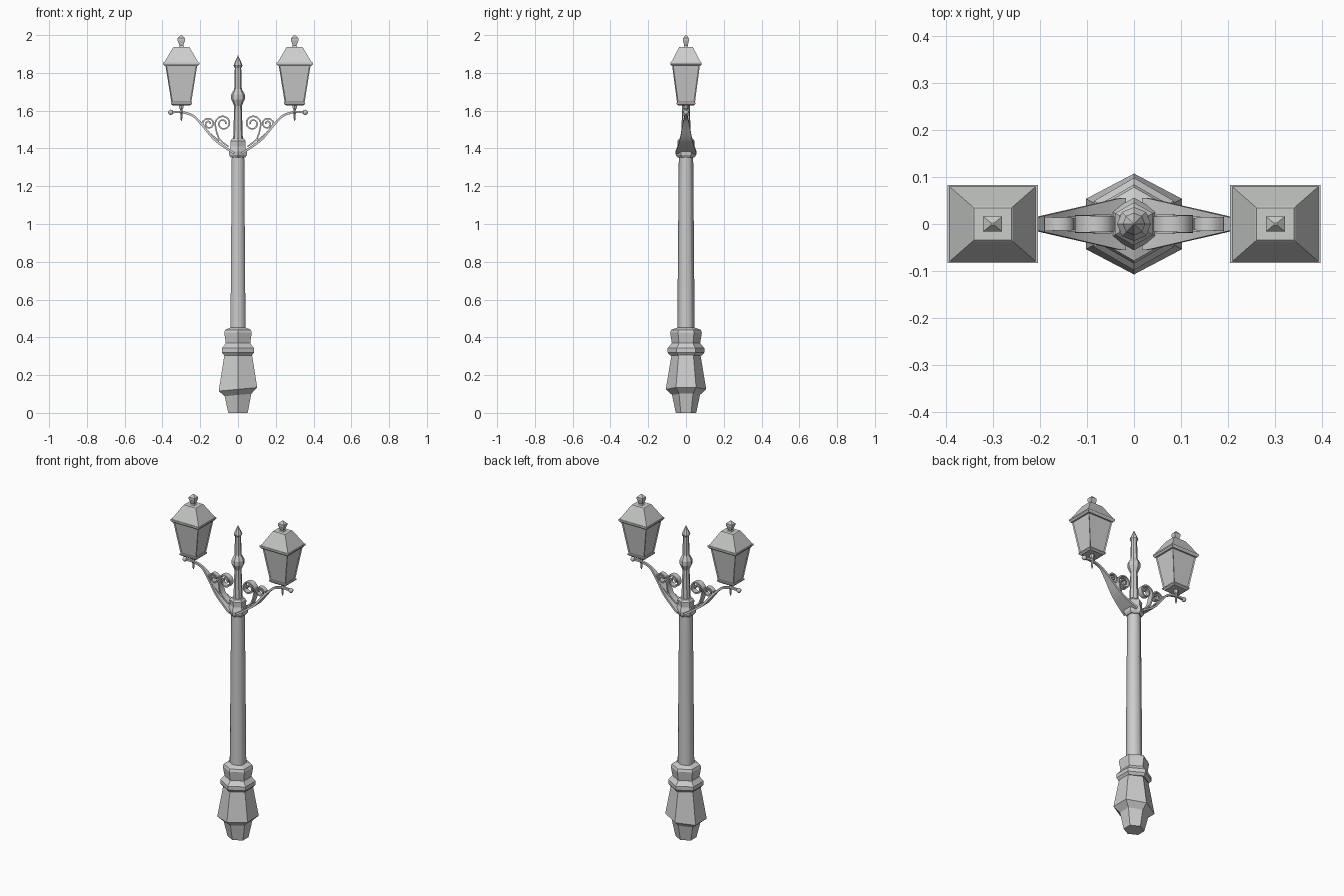
import bpy, bmesh
from math import sin, cos, pi, radians
from mathutils import Vector

cube = bpy.data.objects.get("Cube")
if cube:
    bpy.data.objects.remove(cube, do_unlink=True)

grey = bpy.data.materials.new("cast_grey")
grey.use_nodes = True
grey.diffuse_color = (0.6, 0.61, 0.6, 1)
grey.node_tree.nodes["Principled BSDF"].inputs["Base Color"].default_value = (0.6, 0.61, 0.6, 1)


def finish(name, bm, smooth=None):
    bmesh.ops.recalc_face_normals(bm, faces=bm.faces)
    mesh = bpy.data.meshes.new(name)
    bm.to_mesh(mesh)
    bm.free()
    mesh.materials.append(grey)
    ob = bpy.data.objects.new(name, mesh)
    bpy.context.collection.objects.link(ob)
    if smooth:
        bpy.ops.object.select_all(action='DESELECT')
        ob.select_set(True)
        bpy.context.view_layer.objects.active = ob
        bpy.ops.object.shade_smooth_by_angle(angle=radians(smooth))
    return ob


def bridge(bm, rings):
    """Skin a list of closed rings and cap both ends."""
    loops = [[bm.verts.new(p) for p in ring] for ring in rings]
    n = len(loops[0])
    sides = []
    for a, b in zip(loops, loops[1:]):
        for i in range(n):
            j = (i + 1) % n
            sides.append(bm.faces.new((a[i], a[j], b[j], b[i])))
    bm.faces.new(loops[0])
    bm.faces.new(loops[-1])
    return sides


def turned(name, profile, sides, sx=1, tilt=0, x=0, smooth=None):
    """Many-sided turning from (radius, height) pairs, a corner facing front."""
    bm = bmesh.new()
    angles = [2 * pi * i / sides - pi / 2 for i in range(sides)]
    bridge(bm, [[(x + r * sx * cos(a), r * sin(a), z + tilt * r * cos(a) * (z > 0.05))
                 for a in angles] for r, z in profile])
    return finish(name, bm, smooth)


def tapered(name, sections, x, panes=False):
    """Rectangular stack from (half x, half y, height) triples."""
    bm = bmesh.new()
    sides = bridge(bm, [[(x + u * w, v * d, z) for u, v in ((-1, -1), (1, -1), (1, 1), (-1, 1))]
                        for w, d, z in sections])
    if panes:
        bmesh.ops.recalc_face_normals(bm, faces=bm.faces)
        bmesh.ops.inset_individual(bm, faces=sides, thickness=0.008, depth=-0.005)
    return finish(name, bm)


def smooth_path(points, steps=5):
    """Catmull-Rom curve through points."""
    p = [Vector(q) for q in points]
    p = [2 * p[0] - p[1]] + p + [2 * p[-1] - p[-2]]
    out = []
    for a, b, c, d in zip(p, p[1:], p[2:], p[3:]):
        for k in range(steps):
            t = k / steps
            out.append(0.5 * (2 * b + (c - a) * t + (2 * a - 5 * b + 4 * c - d) * t * t
                              + (3 * b - a - 3 * c + d) * t ** 3))
    return out + [p[-2]]


def ribbon(name, path, width, thick, side):
    """Flat strip along an x-z path with a varying half width in y."""
    bm = bmesh.new()
    rings = []
    for i, p in enumerate(path):
        t = (path[min(i + 1, len(path) - 1)] - path[max(i - 1, 0)]).normalized()
        n = Vector((-t.y, t.x)) * thick
        w = width(i / (len(path) - 1), p.x)
        rings.append([(side * q.x, y, q.y) for q, y in
                      ((p - n, -w), (p - n, w), (p + n, w), (p + n, -w))])
    bridge(bm, rings)
    return finish(name, bm, 40)


def spiral(lead, centre, radius, start, turns):
    """Lead-in points followed by an inward counter-clockwise curl."""
    n = int(turns * 10)
    curl = []
    for i in range(n + 1):
        a = radians(start) + 2 * pi * turns * i / n
        r = radius * (1 - 0.72 * i / n)
        curl.append((centre[0] + r * cos(a), centre[1] + r * sin(a)))
    return smooth_path(lead + curl, 2)


# Post: foot, mouldings, shaft, collar and spire
turned("foot", [(0.054, 0), (0.074, 0.095), (0.107, 0.125), (0.078, 0.3), (0.075, 0.315)],
       6, sx=1.1, tilt=0.1)
turned("base_mouldings", [(0.085, 0.305), (0.098, 0.32), (0.098, 0.343), (0.08, 0.362),
                          (0.075, 0.37), (0.084, 0.425), (0.078, 0.44), (0.045, 0.452)], 6)
turned("shaft", [(0.046, 0.44), (0.038, 1.37)], 6, smooth=61)
turned("collar", [(0.044, 1.352), (0.054, 1.365), (0.056, 1.385), (0.045, 1.41),
                  (0.046, 1.44), (0.036, 1.452), (0.024, 1.454)], 6)
turned("spire", [(0.026, 1.44), (0.02, 1.625), (0.036, 1.66), (0.036, 1.685), (0.02, 1.715),
                 (0.017, 1.825), (0.024, 1.838), (0.02, 1.85), (0.001, 1.892)], 8)

# Arm and scroll shapes, shared by both sides
arm_path = smooth_path([(0.02, 1.375), (0.06, 1.4), (0.127, 1.45), (0.19, 1.525),
                        (0.24, 1.574), (0.3, 1.592), (0.35, 1.592)])
big_scroll = spiral([(0.05, 1.41), (0.1, 1.45)], (0.078, 1.532), 0.044, -20, 1.6)
small_scroll = spiral([(0.1, 1.44), (0.15, 1.48)], (0.155, 1.53), 0.032, 0, 1.5)


def arm_width(t, x):
    return max(0.007, 0.055 - 0.23 * max(0, x - 0.03))


for label, s in (("left", 1), ("right", -1)):
    ribbon(label + "_arm", arm_path, arm_width, 0.006, s)
    ribbon(label + "_large_scroll", big_scroll, lambda t, x: 0.02 - 0.01 * t, 0.004, s)
    ribbon(label + "_small_scroll", small_scroll, lambda t, x: 0.016 - 0.008 * t, 0.004, s)
    cx = 0.3 * s

    # Ball at the arm tip and the pin below the lantern
    bm = bmesh.new()
    bmesh.ops.create_uvsphere(bm, u_segments=8, v_segments=6, radius=0.014)
    bmesh.ops.translate(bm, verts=bm.verts, vec=(0.356 * s, 0, 1.591))
    finish(label + "_arm_ball", bm, 60)
    turned(label + "_pin", [(0.002, 1.545), (0.006, 1.56), (0.006, 1.58), (0.012, 1.592),
                            (0.007, 1.605), (0.013, 1.615), (0.014, 1.64)], 6, x=cx)

    # Lantern: floor, glazed body, eave, roof and finial
    tapered(label + "_lantern_floor", [(0.046, 0.042, 1.628), (0.056, 0.051, 1.636),
                                       (0.056, 0.051, 1.643)], cx)
    tapered(label + "_lantern_body", [(0.052, 0.047, 1.64), (0.085, 0.074, 1.845)], cx, True)
    tapered(label + "_lantern_eave", [(0.088, 0.077, 1.836), (0.096, 0.083, 1.846),
                                      (0.096, 0.083, 1.854)], cx)
    tapered(label + "_lantern_roof", [(0.092, 0.08, 1.853), (0.043, 0.037, 1.935),
                                      (0.04, 0.034, 1.938)], cx)
    tapered(label + "_lantern_finial", [(0.014, 0.012, 1.937), (0.01, 0.009, 1.945),
                                        (0.02, 0.016, 1.972), (0.02, 0.016, 1.984),
                                        (0.003, 0.002, 2.0)], cx)
